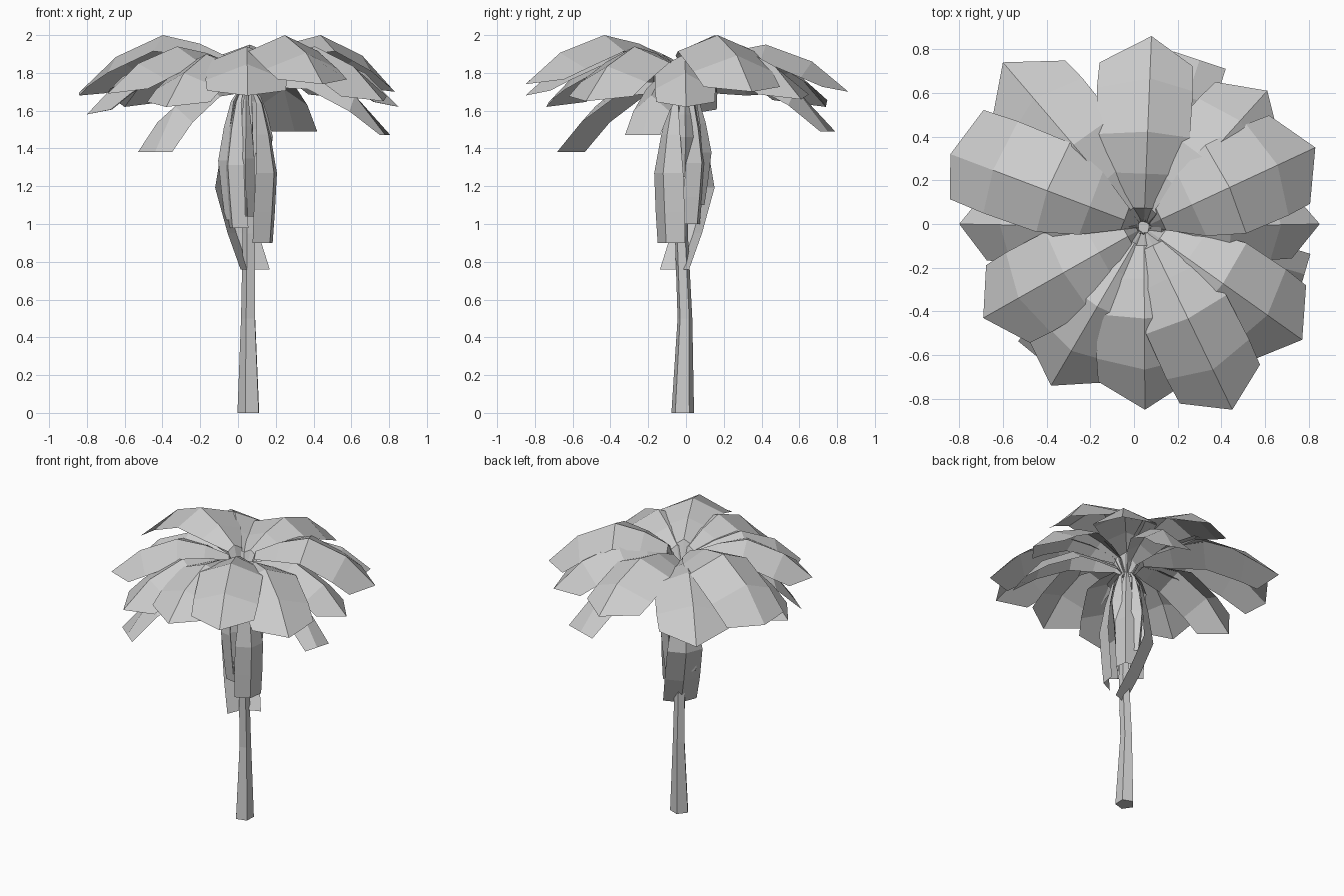
import bpy, bmesh, math
from mathutils import Vector

if "Cube" in bpy.data.objects:
    bpy.data.objects.remove(bpy.data.objects["Cube"])

leaf_mat = bpy.data.materials.new("pale_grey")
leaf_mat.diffuse_color = (0.6, 0.6, 0.6, 1)
leaf_mat.use_nodes = True
leaf_mat.node_tree.nodes["Principled BSDF"].inputs["Base Color"].default_value = leaf_mat.diffuse_color
CROWN = Vector((0.045, -0.015, 0))


def make(name, verts, faces):
    me = bpy.data.meshes.new(name)
    me.from_pydata(verts, [], faces)
    me.materials.append(leaf_mat)
    ob = bpy.data.objects.new(name, me)
    bpy.context.collection.objects.link(ob)
    return ob


def folded_strip(name, rows):
    """Rows of (left edge, ridge, right edge) joined into a creased leaf."""
    verts = [p for row in rows for p in row]
    faces = []
    for i in range(len(rows) - 1):
        a = i * 3
        for k in (0, 1):
            faces.append((a + k, a + k + 1, a + k + 4, a + k + 3))
    return make(name, verts, faces)


def frond(name, x, y, tip_z, peak_z, right_w, left_w, point=0.13):
    """Arching frond from the crown to a pointed or blunt tip."""
    out = Vector((x, y, 0)) - CROWN
    length = out.length
    out.normalize()
    side = Vector((-out.y, out.x, 0))
    drop, rise = peak_z - tip_z, peak_z - 1.70
    # fraction of length, ridge height, width factor, edge set-back, edge drop
    stations = [(0.03, 1.70, 0.08, 0, 0.0),
                (0.10, 1.70 + 0.60 * rise, 0.24, 0, 0.035),
                (0.28, 1.70 + 0.85 * rise, 0.68, 0, 0.065),
                (0.50, peak_z, 0.97, 0.02, 0.085),
                (0.78, peak_z - 0.36 * drop, 1.0, 0.4 * point, 0.085),
                (1.00, tip_z, 0.97, point, -0.2 * point)]
    rows = []
    for t, z, w, back, low in stations:
        ridge = CROWN + out * (t * length) + Vector((0, 0, z))
        edge = ridge - out * back - Vector((0, 0, low))
        rows.append((edge - side * w * right_w, ridge, edge + side * w * left_w))
    folded_strip(name, rows)


def dead_frond(name, angle, bottom, radius, half_width, end=0.75):
    """Withered frond hanging against the trunk."""
    a = math.radians(angle)
    out = Vector((math.cos(a), math.sin(a), 0))
    side = Vector((-out.y, out.x, 0))
    rows = []
    for t, r, w in ((0, 0.25, 0.15), (0.1, 0.55, 0.3), (0.3, 0.8, 0.65),
                    (0.55, 1.0, 1.0), (0.8, 0.5 + 0.5 * end, 1.0), (1.0, end, 0.95)):
        z = 1.72 + (bottom - 1.72) * t
        ridge = CROWN + out * radius * r + Vector((0, 0, z))
        edge = ridge - out * 0.05 * w
        rows.append((edge - side * w * half_width, ridge, edge + side * w * half_width))
    folded_strip(name, rows)


# Trunk: five-sided tapered loft
rings = [(0, 0.060, -0.018, 0.063), (0.5, 0.057, -0.006, 0.041),
         (0.95, 0.061, -0.025, 0.036), (1.4, 0.052, -0.02, 0.036), (1.69, 0.045, -0.015, 0.035)]
N = 5
verts = [(cx + r * math.cos(math.radians(250 + 72 * k)), cy + r * math.sin(math.radians(250 + 72 * k)), z)
         for z, cx, cy, r in rings for k in range(N)]
faces = [(i * N + k, i * N + (k + 1) % N, (i + 1) * N + (k + 1) % N, (i + 1) * N + k)
         for i in range(len(rings) - 1) for k in range(N)]
faces += [tuple(range(N))[::-1], tuple(range(len(verts) - N, len(verts)))]
make("trunk", verts, faces)

# Crown fronds: tip x, tip y, tip z, peak z, right and left half width, tip point
for i, f in enumerate([(0.08, 0.86, 1.70, 1.95, 0.20, 0.24), (0.83, 0.35, 1.70, 2.00, 0.23, 0.23),
                       (0.61, 0.61, 1.66, 1.93, 0.20, 0.21),
                       (0.85, 0.00, 1.62, 1.90, 0.16, 0.16), (0.77, -0.53, 1.65, 1.94, 0.21, 0.22),
                       (0.45, -0.85, 1.74, 2.00, 0.21, 0.21), (0.05, -0.85, 1.68, 1.94, 0.22, 0.21),
                       (-0.38, -0.74, 1.62, 1.90, 0.20, 0.20), (-0.69, -0.43, 1.69, 1.94, 0.21, 0.21),
                       (-0.80, 0.00, 1.58, 1.89, 0.17, 0.17),
                       (-0.84, 0.32, 1.68, 2.00, 0.25, 0.20, 0.07),
                       (-0.60, 0.74, 1.62, 1.92, 0.23, 0.23, 0.18)]):
    frond(f"crown_frond_{i + 1}", *f)

# Lower drooping fronds with blunt ends
for i, f in enumerate([(0.30, 0.75, 1.49, 1.84, 0.13, 0.13, 0), (0.78, -0.23, 1.47, 1.80, 0.10, 0.10, 0),
                       (-0.44, -0.61, 1.38, 1.76, 0.12, 0.12, 0)]):
    frond(f"drooping_frond_{i + 1}", *f)

# Skirt of dead fronds: direction, bottom height, radius, half width, end radius factor
for i, d in enumerate([(-36, 0.90, 0.18, 0.095, 0.85), (135, 0.76, 0.17, 0.115, -0.1),
                       (45, 1.00, 0.14, 0.07), (225, 0.98, 0.14, 0.075),
                       (268, 1.04, 0.13, 0.045), (5, 1.25, 0.14, 0.05),
                       (90, 1.10, 0.15, 0.05), (180, 1.02, 0.15, 0.06)]):
    dead_frond(f"dead_frond_{i + 1}", *d)
